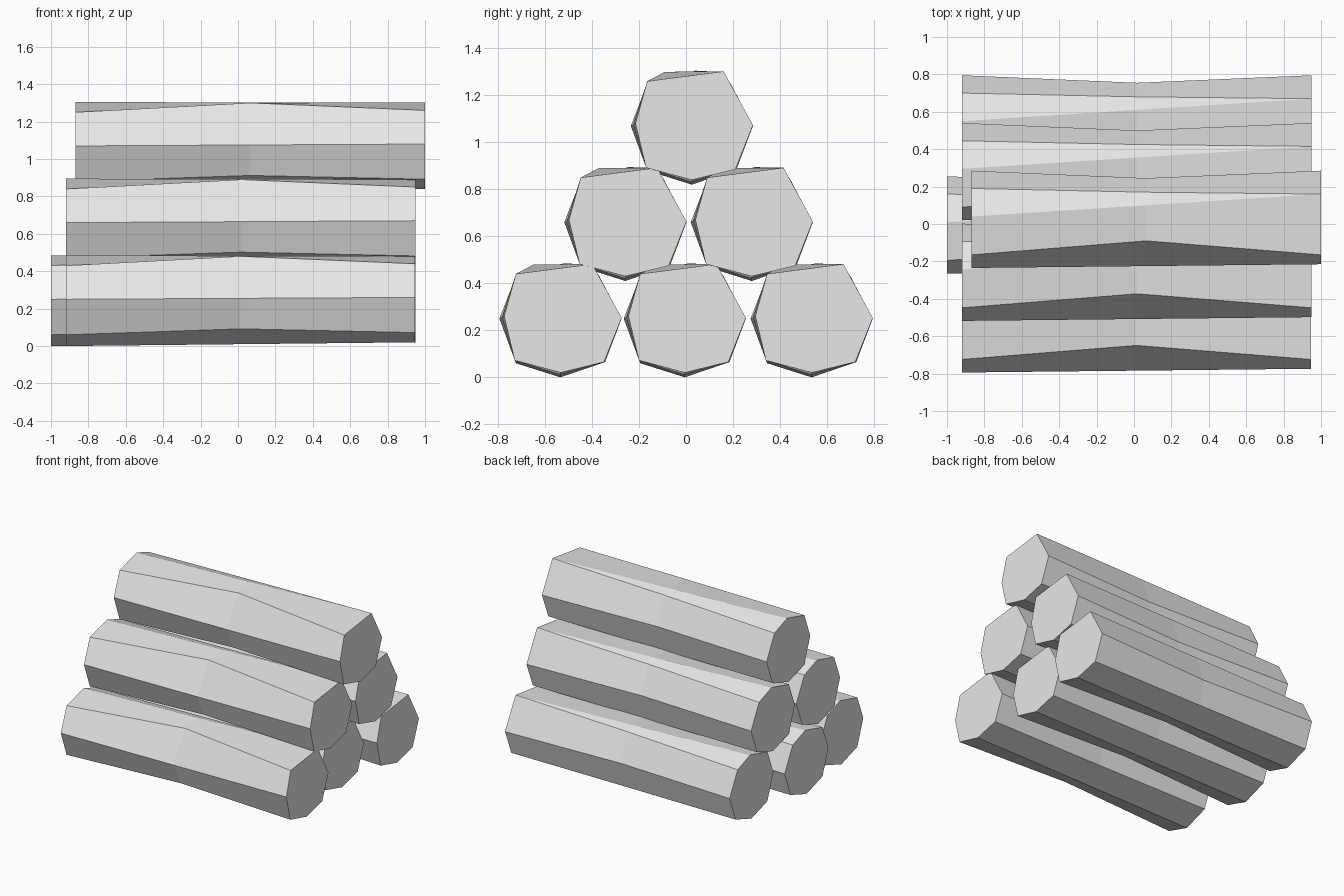
import bpy, bmesh

cube = bpy.data.objects.get("Cube")
if cube:
    bpy.data.objects.remove(cube, do_unlink=True)

# Single bark colour
grey = bpy.data.materials.new("log grey")
grey.use_nodes = True
colour = (0.8, 0.8, 0.8, 1)
grey.diffuse_color = colour
grey.node_tree.nodes["Principled BSDF"].inputs["Base Color"].default_value = colour

# Cross-sections (y, z) about the log axis, starting at the front corner, going over the top
LEFT_CUT = [(-.26, 0), (-.19, .18), (.015, .235), (.165, .18),
            (.26, 0), (.19, -.185), (0, -.25), (-.19, -.19)]
MIDDLE = [(-.25, .005), (-.115, .23), (.075, .232), (.145, .21),
          (.22, 0), (.185, -.185), (0, -.24), (-.175, -.158)]
RIGHT_CUT = [(-.24, .01), (-.19, .19), (.135, .232), (.135, .232),
             (.26, .003), (.185, -.185), (0, -.23), (-.195, -.178)]


def add_log(name, x0, x1, y, z):
    """One hewn log: three rings bridged along x, with flat sawn ends."""
    bm = bmesh.new()
    rings = []
    for x, section in ((x0, LEFT_CUT), ((x0 + x1) / 2, MIDDLE), (x1, RIGHT_CUT)):
        rings.append([bm.verts.new((x, y + a, z + b)) for a, b in section])
    n = len(LEFT_CUT)
    for a, b in zip(rings, rings[1:]):
        for i in range(n):
            j = (i + 1) % n
            bm.faces.new((a[i], a[j], b[j], b[i]))
    bm.faces.new(rings[0])
    bm.faces.new(rings[-1])
    bmesh.ops.remove_doubles(bm, verts=bm.verts, dist=0.001)
    bmesh.ops.recalc_face_normals(bm, faces=bm.faces)
    mesh = bpy.data.meshes.new(name)
    bm.to_mesh(mesh)
    bm.free()
    mesh.materials.append(grey)
    bpy.context.collection.objects.link(bpy.data.objects.new(name, mesh))


# Pyramid stack: three, two, one
add_log("bottom_front_log", -.92, .945, -.534, .25)
add_log("bottom_middle_log", -1, .87, -.005, .25)
add_log("bottom_back_log", -.92, .95, .535, .25)
add_log("middle_front_log", -.92, .95, -.258, .66)
add_log("middle_back_log", -.92, .95, .28, .66)
add_log("top_log", -.87, 1, .025, 1.07)
